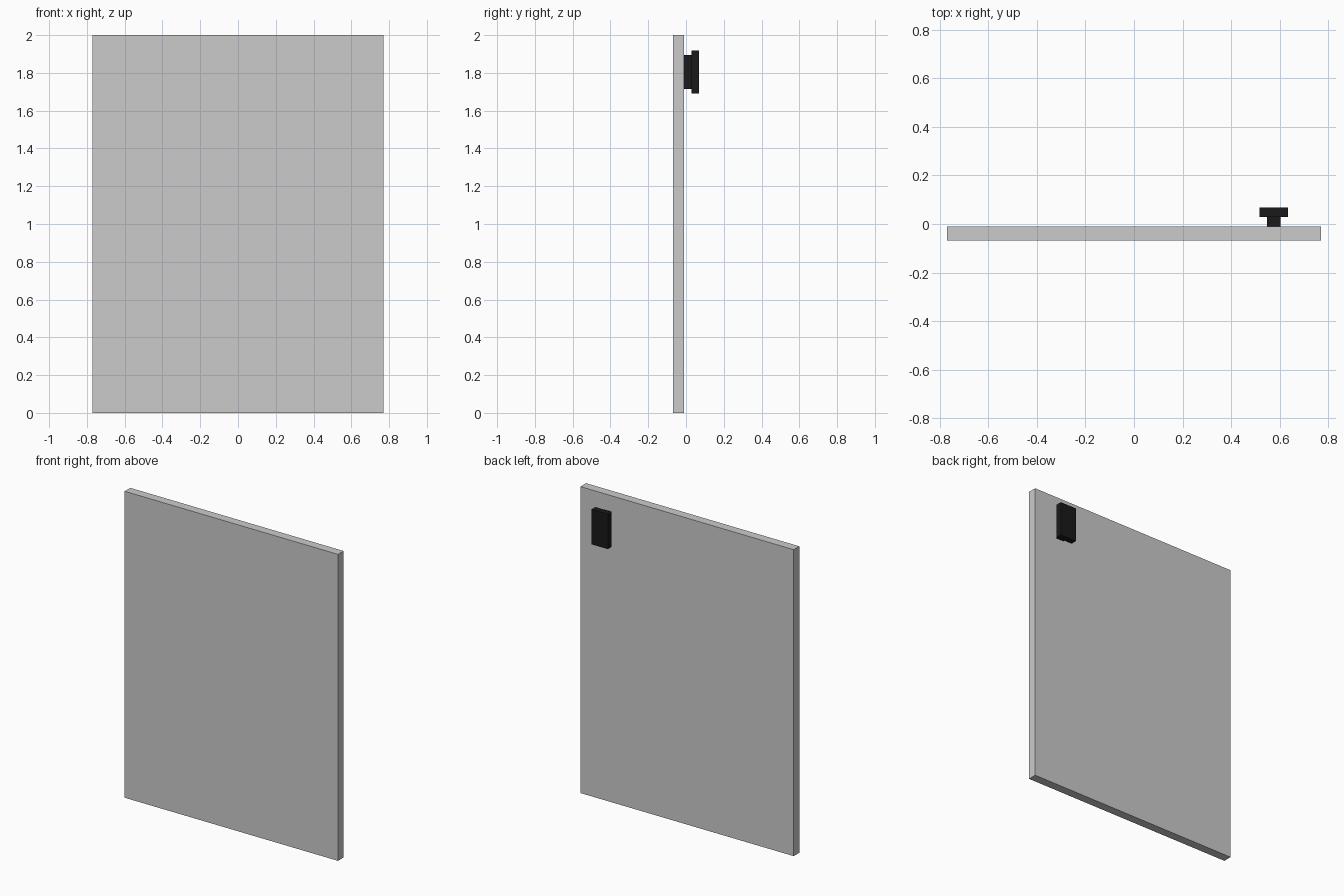
import bpy

if "Cube" in bpy.data.objects:
    bpy.data.objects.remove(bpy.data.objects["Cube"])

# Near-black finish for the handle
black = bpy.data.materials.new("black_finish")
black.diffuse_color = (0.01, 0.01, 0.011, 1)
black.use_nodes = True
black.node_tree.nodes["Principled BSDF"].inputs["Base Color"].default_value = black.diffuse_color


def box(name, x, y, z, mat=None):
    """Box spanning the given (min, max) ranges."""
    bpy.ops.mesh.primitive_cube_add(size=1, location=[(a + b) / 2 for a, b in (x, y, z)])
    ob = bpy.context.object
    ob.name = name
    ob.scale = [b - a for a, b in (x, y, z)]
    bpy.ops.object.transform_apply(location=False, rotation=False, scale=True)
    if mat:
        ob.data.materials.append(mat)
    return ob


# Flat door slab
box("door_panel", (-0.77, 0.77), (-0.069, -0.011), (0, 2))
# Handle on the back: narrow stem and wider grip plate
box("handle_stem", (0.547, 0.603), (-0.011, 0.029), (1.714, 1.896), black)
box("handle_plate", (0.516, 0.634), (0.029, 0.069), (1.69, 1.918), black)
